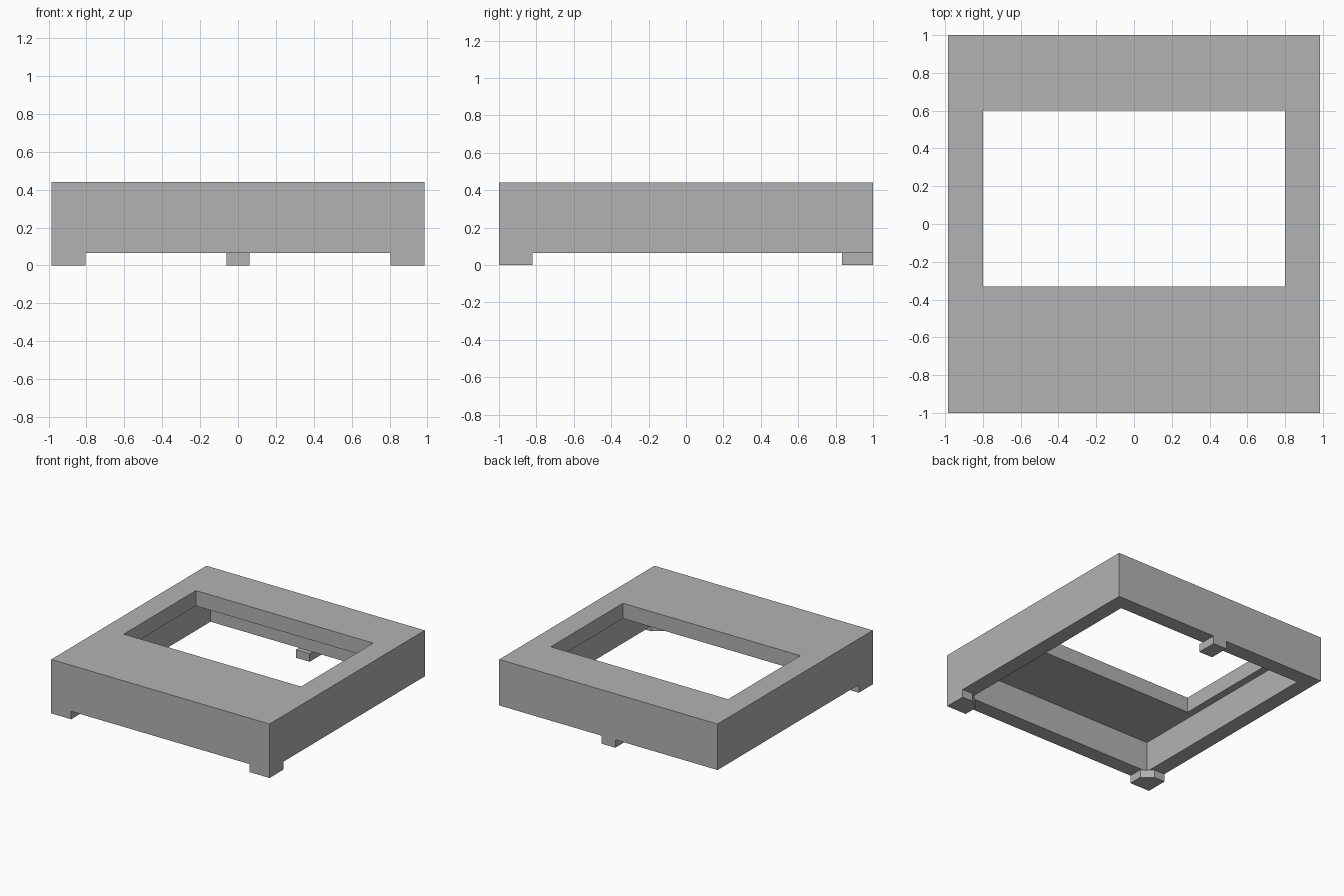
import bpy
import bmesh

cube = bpy.data.objects.get("Cube")
if cube:
    bpy.data.objects.remove(cube, do_unlink=True)

# Single plain grey
GREY = (0.45, 0.45, 0.45, 1.0)
grey = bpy.data.materials.new("plain grey")
grey.use_nodes = True
grey.diffuse_color = GREY
grey.node_tree.nodes["Principled BSDF"].inputs["Base Color"].default_value = GREY

# Main sizes
HALF_X, HALF_Y = 0.985, 1.0
BASE_Z, TOP_Z = 0.065, 0.44
WALL = 0.125


def prism(name, outline, z0, z1):
    """Extrude a flat outline from z0 up to z1."""
    bm = bmesh.new()
    face = bm.faces.new([bm.verts.new((x, y, z0)) for x, y in outline])
    grown = bmesh.ops.extrude_face_region(bm, geom=[face], use_keep_orig=True)
    tops = [g for g in grown["geom"] if isinstance(g, bmesh.types.BMVert)]
    bmesh.ops.translate(bm, verts=tops, vec=(0, 0, z1 - z0))
    bmesh.ops.recalc_face_normals(bm, faces=bm.faces)
    mesh = bpy.data.meshes.new(name)
    bm.to_mesh(mesh)
    bm.free()
    mesh.materials.append(grey)
    obj = bpy.data.objects.new(name, mesh)
    bpy.context.collection.objects.link(obj)
    return obj


def rect(x0, x1, y0, y1):
    return [(x0, y0), (x1, y0), (x1, y1), (x0, y1)]


def cut(target, cutter):
    """Subtract the cutter, bake the result and discard the cutter."""
    cutter.hide_render = True
    mod = target.modifiers.new("cut", "BOOLEAN")
    mod.operation = "DIFFERENCE"
    mod.solver = "EXACT"
    mod.object = cutter
    bpy.context.view_layer.objects.active = target
    bpy.ops.object.modifier_apply(modifier=mod.name)
    bpy.data.objects.remove(cutter, do_unlink=True)


# Housing: box hollowed from below, with a window through its top plate
housing = prism("housing", rect(-HALF_X, HALF_X, -HALF_Y, HALF_Y), BASE_Z, TOP_Z)
inner_x, inner_y = HALF_X - WALL, HALF_Y - WALL
cut(housing, prism("cavity_cutter", rect(-inner_x, inner_x, -inner_y, inner_y),
                   BASE_Z - 0.2, TOP_Z - WALL))
cut(housing, prism("window_cutter", rect(-0.8, 0.8, -0.33, 0.6),
                   BASE_Z - 0.2, TOP_Z + 0.2))

# Front corner feet with a chamfered inner corner
foot = [(0.805, -HALF_Y), (HALF_X, -HALF_Y), (HALF_X, -0.82),
        (0.89, -0.82), (0.805, -0.885)]
for side, name in ((1, "front_left_foot"), (-1, "front_right_foot")):
    prism(name, [(side * x, y) for x, y in foot], 0, BASE_Z)

# Single centred back foot
prism("back_foot", rect(-0.062, 0.062, 0.835, HALF_Y), 0, BASE_Z)
